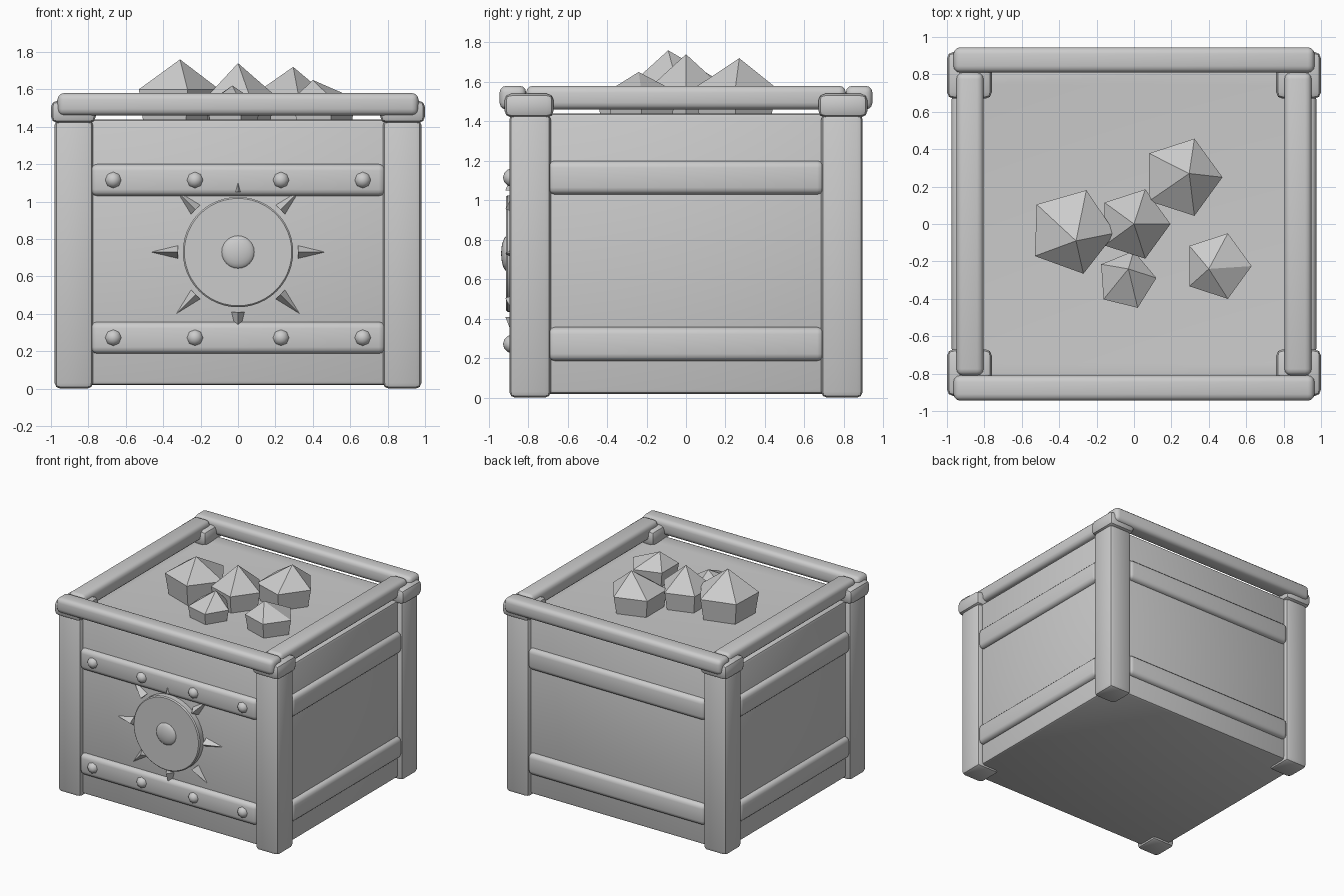
import bpy, bmesh, math
from mathutils import Matrix, Vector

cube = bpy.data.objects.get("Cube")
if cube:
    bpy.data.objects.remove(cube, do_unlink=True)

grey = bpy.data.materials.new("plain_grey")
grey.use_nodes = True
tone = (0.6, 0.6, 0.6, 1)
grey.diffuse_color = tone
grey.node_tree.nodes["Principled BSDF"].inputs["Base Color"].default_value = tone


def finish(name, bm, smooth=None):
    """Turn a bmesh into a named object, optionally smooth shaded."""
    bmesh.ops.recalc_face_normals(bm, faces=bm.faces)
    mesh = bpy.data.meshes.new(name)
    bm.to_mesh(mesh)
    bm.free()
    mesh.materials.append(grey)
    ob = bpy.data.objects.new(name, mesh)
    bpy.context.collection.objects.link(ob)
    if smooth:
        bpy.ops.object.select_all(action='DESELECT')
        ob.select_set(True)
        bpy.context.view_layer.objects.active = ob
        bpy.ops.object.shade_smooth_by_angle(angle=math.radians(smooth))
    return ob


def box(name, centre, size, bevel, segments=2):
    """Box with rounded edges."""
    bm = bmesh.new()
    bmesh.ops.create_cube(bm, size=1, matrix=Matrix.Translation(centre) @ Matrix.Diagonal((*size, 1)))
    bmesh.ops.bevel(bm, geom=bm.edges[:], offset=bevel, segments=segments,
                    profile=0.5, affect='EDGES')
    return finish(name, bm, 40)


# Crate body with a shallow inset top panel
bm = bmesh.new()
bmesh.ops.create_cube(bm, size=1, matrix=Matrix.Translation((0, 0, 0.73)) @ Matrix.Diagonal((1.88, 1.72, 1.42, 1)))
bmesh.ops.bevel(bm, geom=bm.edges[:], offset=0.02, segments=2, profile=0.5, affect='EDGES')
top = max(bm.faces, key=lambda f: f.calc_center_median().z)
bmesh.ops.inset_region(bm, faces=[top], thickness=0.135)
bmesh.ops.translate(bm, verts=top.verts, vec=(0, 0, -0.01))
finish("crate_body", bm, 40)

# Corner posts and their caps
for sx, side in ((1, "left"), (-1, "right")):
    for sy, end in ((-1, "front"), (1, "back")):
        box(f"{end}_{side}_post", (sx * 0.878, sy * 0.79, 0.72), (0.205, 0.21, 1.44), 0.03)
        box(f"{end}_{side}_cap", (sx * 0.88, sy * 0.795, 1.48), (0.24, 0.25, 0.12), 0.035)

# Top rails
for s, side, end in ((1, "left", "back"), (-1, "right", "front")):
    box(f"{end}_top_rail", (0, s * 0.877, 1.52), (1.93, 0.135, 0.12), 0.035, 3)
    box(f"{side}_top_rail", (s * 0.877, 0, 1.52), (0.145, 1.62, 0.12), 0.035, 3)

# Horizontal bands on all four walls
for z, level in ((0.272, "lower"), (1.115, "upper")):
    for s, side, end in ((1, "left", "back"), (-1, "right", "front")):
        box(f"{end}_{level}_band", (0, s * 0.845, z), (1.575, 0.1, 0.17), 0.035, 3)
        box(f"{side}_{level}_band", (s * 0.925, 0, z), (0.1, 1.4, 0.17), 0.035, 3)
    # Bolts on the front bands
    for i, x in enumerate((-0.667, -0.23, 0.23, 0.667)):
        bm = bmesh.new()
        bmesh.ops.create_uvsphere(bm, u_segments=8, v_segments=6, radius=0.047,
                                  matrix=Matrix.Translation((x, -0.88, z)) @ Matrix.Rotation(math.pi / 2, 4, 'X'))
        finish(f"{level}_bolt_{i + 1}", bm, 50)

# Sun emblem: disc, boss and eight pointed rays
SUN = Matrix.Translation((0, 0, 0.73))
LIE = Matrix.Rotation(math.pi / 2, 4, 'X')
bm = bmesh.new()
bmesh.ops.create_cone(bm, cap_ends=True, segments=48, radius1=0.295, radius2=0.295, depth=0.1,
                      matrix=SUN @ Matrix.Translation((0, -0.862, 0)) @ LIE)
rim = [e for e in bm.edges if all(v.co.y < -0.9 for v in e.verts)]
bmesh.ops.bevel(bm, geom=rim, offset=0.008, segments=1, affect='EDGES')
finish("sun_disc", bm, 40)

bm = bmesh.new()
bmesh.ops.create_uvsphere(bm, u_segments=24, v_segments=12, radius=0.09,
                          matrix=SUN @ Matrix.Translation((0, -0.905, 0)) @ Matrix.Diagonal((1, 0.35, 1, 1)) @ LIE)
finish("sun_boss", bm, 60)

for i in range(8):
    bm = bmesh.new()
    spin = Matrix.Rotation(i * math.pi / 4, 4, 'Y')
    tip = bm.verts.new((0, -0.86, 0.465))
    base = [bm.verts.new((0.06 * math.sin(a), -0.86 - 0.055 * math.cos(a), 0.32))
            for a in (0, 2 * math.pi / 3, 4 * math.pi / 3)]
    bm.faces.new(base)
    for j in range(3):
        bm.faces.new((base[j], base[(j + 1) % 3], tip))
    bm.transform(SUN @ spin)
    finish(f"sun_ray_{i + 1}", bm)

# Five-sided crystals: centre, radius, turn in degrees, shoulder height, apex
crystals = [
    ((-0.335, -0.04), 0.235, 70, 1.6, (-0.31, -0.09, 1.76)),
    ((0, 0), 0.195, 0, 1.57, (0, 0, 1.74)),
    ((0.256, 0.25), 0.217, 0, 1.57, (0.295, 0.27, 1.72)),
    ((-0.04, -0.3), 0.16, 4, 1.52, (-0.03, -0.24, 1.62)),
    ((0.445, -0.225), 0.184, 0, 1.55, (0.4, -0.24, 1.65)),
]
for i, (c, r, turn, shoulder, apex) in enumerate(crystals):
    bm = bmesh.new()
    rings = []
    for z, scale in ((1.38, 0.85), (shoulder, 1)):
        rings.append([bm.verts.new((c[0] + r * scale * math.cos(a), c[1] + r * scale * math.sin(a), z))
                      for a in (math.radians(turn + 72 * k) for k in range(5))])
    tip = bm.verts.new(Vector(apex))
    low, high = rings
    bm.faces.new(low)
    for k in range(5):
        n = (k + 1) % 5
        bm.faces.new((low[k], low[n], high[n], high[k]))
        bm.faces.new((high[k], high[n], tip))
    finish(f"crystal_{i + 1}", bm)
